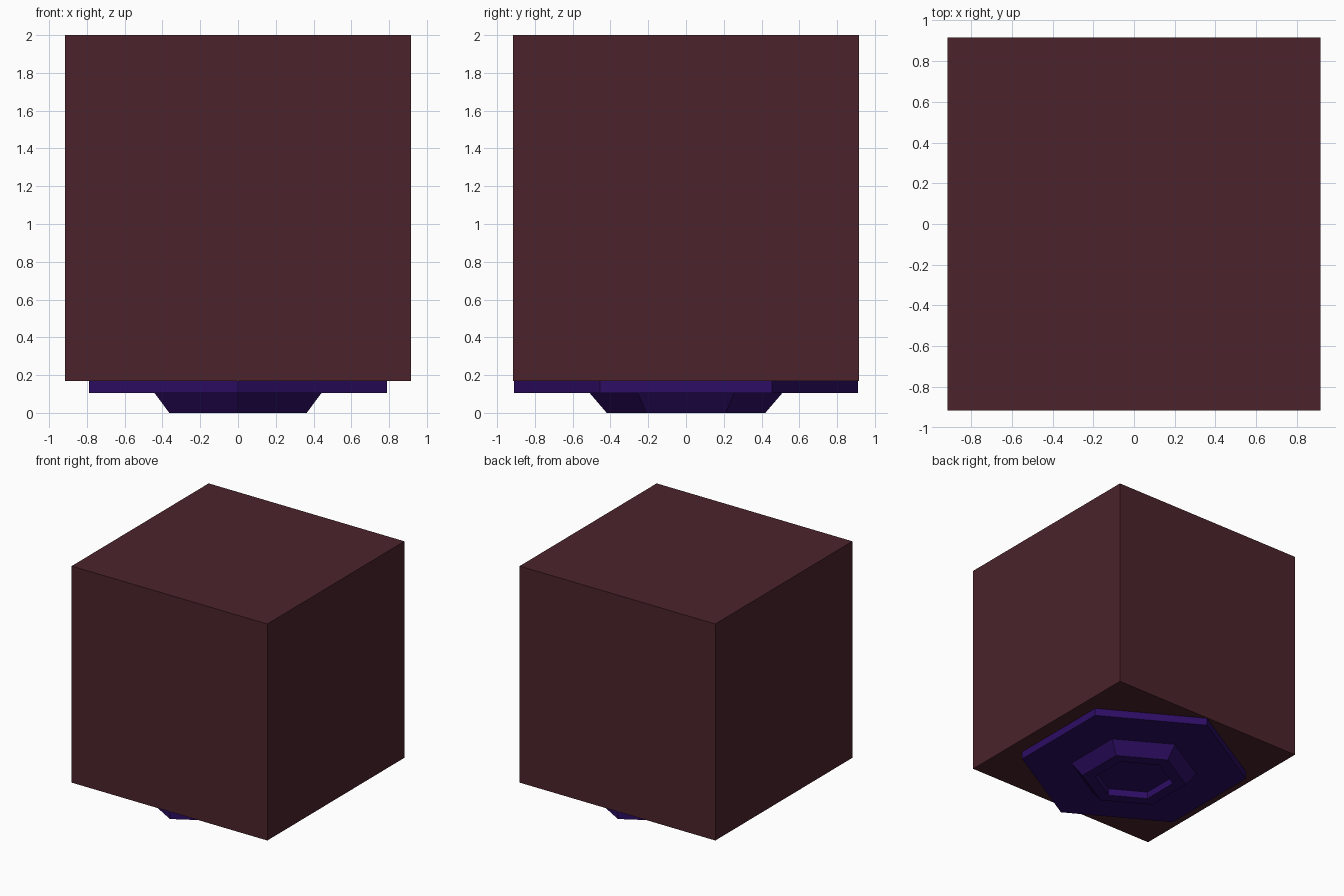
import bpy, bmesh
from math import sin, cos, pi

if "Cube" in bpy.data.objects:
    bpy.data.objects.remove(bpy.data.objects["Cube"])


def material(name, rgb):
    m = bpy.data.materials.new(name)
    m.diffuse_color = (*rgb, 1)
    m.use_nodes = True
    m.node_tree.nodes["Principled BSDF"].inputs["Base Color"].default_value = m.diffuse_color
    return m


def hex_lathe(name, profile, mat):
    """Stack hexagon rings given as (corner radius, z), capped at both ends."""
    bm = bmesh.new()
    rings = [[bm.verts.new((r * cos(pi / 2 + i * pi / 3), r * sin(pi / 2 + i * pi / 3), z))
              for i in range(6)] for r, z in profile]
    bm.faces.new(rings[0])
    bm.faces.new(rings[-1])
    for a, b in zip(rings, rings[1:]):
        for i in range(6):
            j = (i + 1) % 6
            bm.faces.new((a[i], a[j], b[j], b[i]))
    bmesh.ops.recalc_face_normals(bm, faces=bm.faces[:])
    mesh = bpy.data.meshes.new(name)
    bm.to_mesh(mesh)
    bm.free()
    mesh.materials.append(mat)
    obj = bpy.data.objects.new(name, mesh)
    bpy.context.collection.objects.link(obj)
    return obj


# Main block
BASE_Z, SIZE = 0.17, 1.83
bpy.ops.mesh.primitive_cube_add(size=SIZE, location=(0, 0, BASE_Z + SIZE / 2))
block = bpy.context.object
block.name = "block"
block.data.materials.append(material("dark_red", (0.07, 0.017, 0.024)))

# Hexagonal foot: wide plate, tapered boss, shallow recess underneath
hex_lathe("hex_foot", [(0.91, BASE_Z), (0.91, 0.105), (0.51, 0.105),
                       (0.42, 0.0), (0.315, 0.0), (0.315, 0.06)],
          material("deep_purple", (0.026, 0.004, 0.127)))
